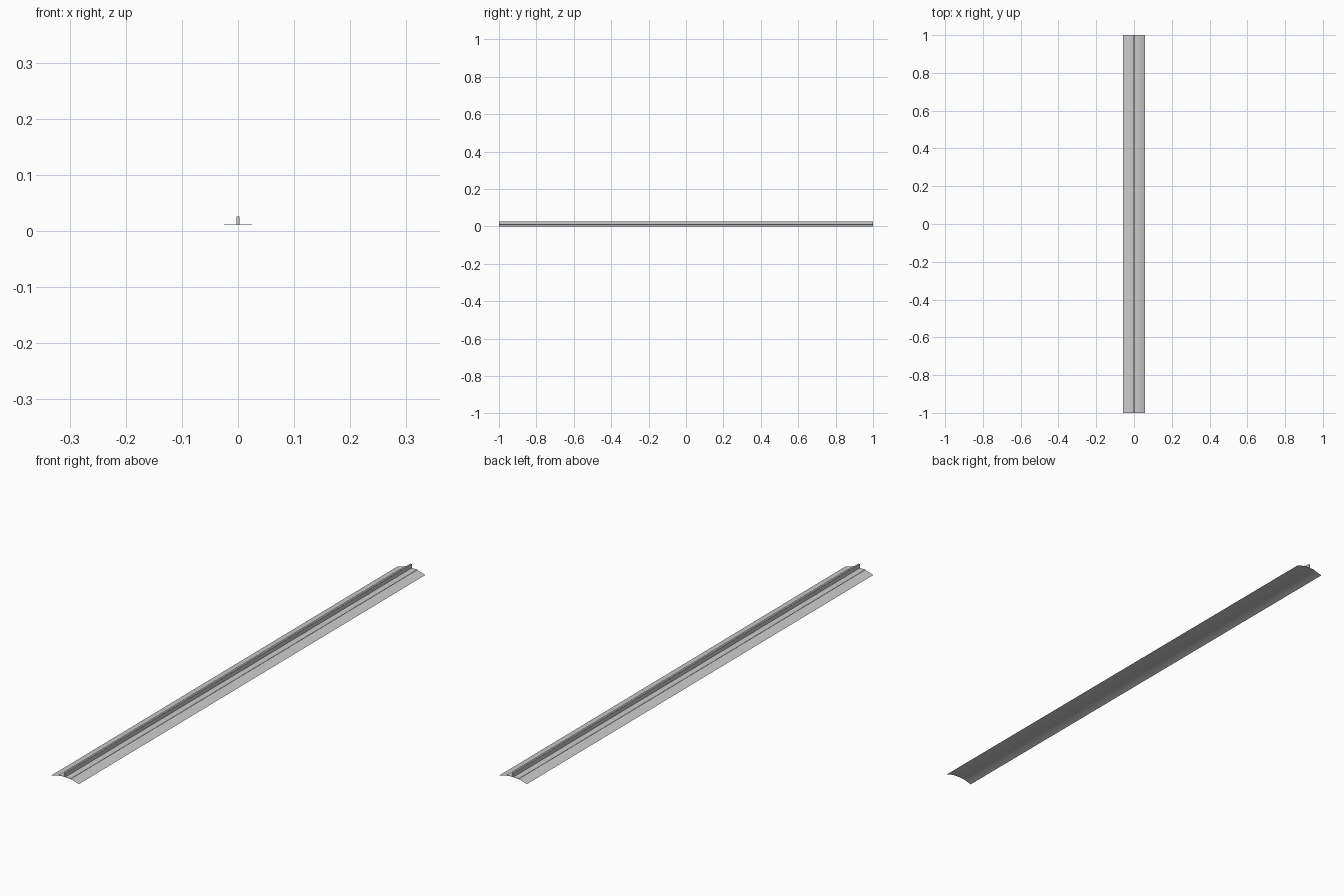
import bpy, math

if "Cube" in bpy.data.objects:
    bpy.data.objects.remove(bpy.data.objects["Cube"])

LENGTH = 2.0
HALF_W = 0.057      # half width of the curved strip
RISE = 0.011        # height of the arch


def extrude_profile(name, pts, closed):
    """Sweep an x/z profile along y; closed profiles get end caps."""
    n = len(pts)
    verts = [(x, y, z) for y in (-LENGTH / 2, LENGTH / 2) for x, z in pts]
    count = n if closed else n - 1
    faces = [(i, n + i, n + (i + 1) % n, (i + 1) % n) for i in range(count)]
    if closed:
        faces += [tuple(range(n)), tuple(reversed(range(n, 2 * n)))]
    mesh = bpy.data.meshes.new(name)
    mesh.from_pydata(verts, [], faces)
    mesh.update()
    obj = bpy.data.objects.new(name, mesh)
    bpy.context.collection.objects.link(obj)
    return obj


def box_profile(half, z0, z1):
    return [(-half, z0), (half, z0), (half, z1), (-half, z1)]


# curved cover sheet: shallow circular arch, a thin open surface
radius = (HALF_W ** 2 + RISE ** 2) / (2 * RISE)
sweep = math.asin(HALF_W / radius)
steps = 16
arch = []
for i in range(steps + 1):
    a = -sweep + 2 * sweep * i / steps
    arch.append((radius * math.sin(a), radius * math.cos(a) - radius + RISE))
cover = extrude_profile("curved_cover", arch, False)
for p in cover.data.polygons:
    p.use_smooth = True

# flat mounting plate and upright central fin
extrude_profile("flat_plate", box_profile(0.025, RISE - 0.0004, RISE + 0.0006), True)
extrude_profile("center_fin", box_profile(0.0028, RISE + 0.0006, 0.026), True)
